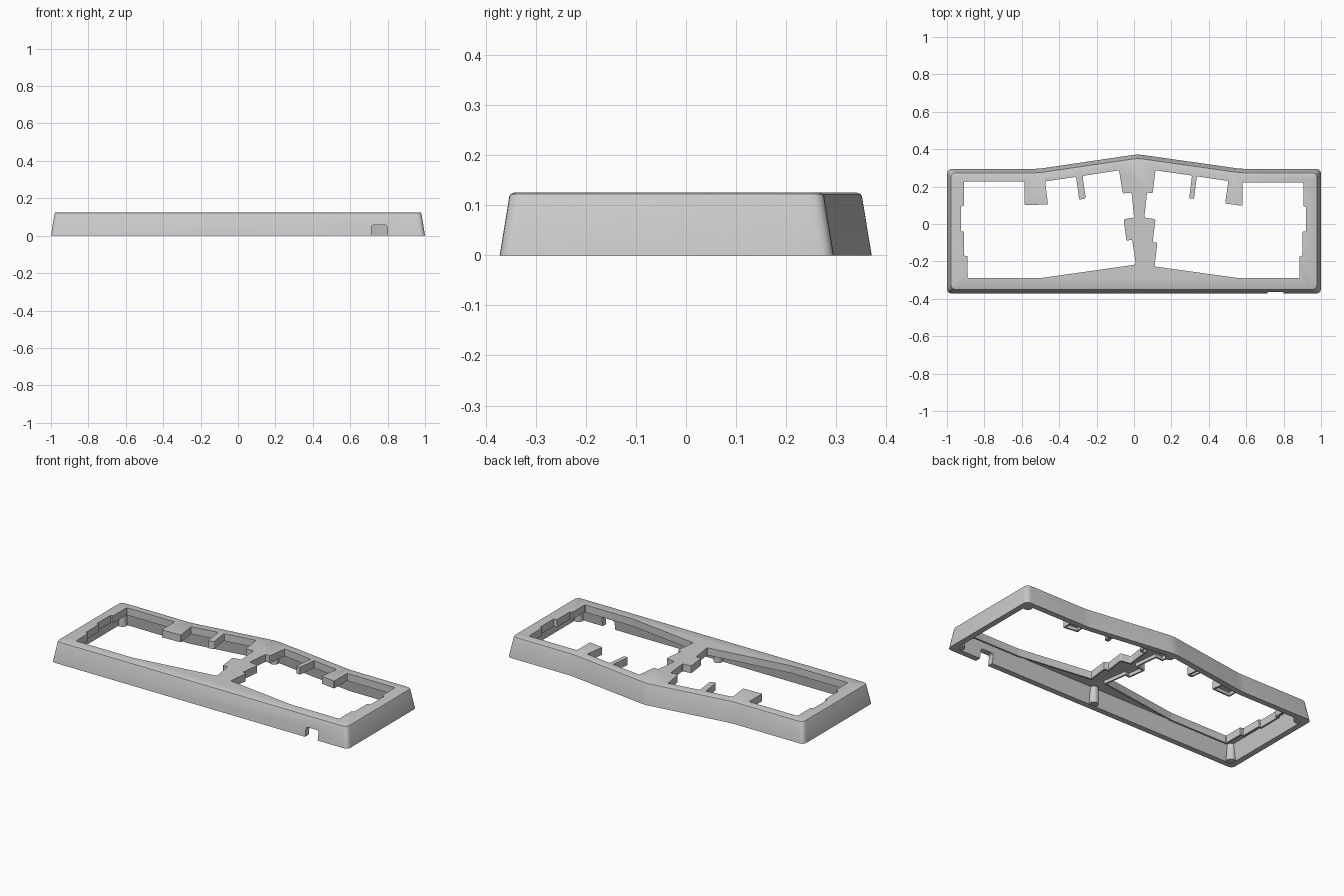
import bpy, bmesh, math
from mathutils import Vector

cube = bpy.data.objects.get("Cube")
if cube:
    bpy.data.objects.remove(cube, do_unlink=True)

grey = bpy.data.materials.new("light grey")
grey.use_nodes = True
grey.diffuse_color = (0.6, 0.6, 0.6, 1)
grey.node_tree.nodes["Principled BSDF"].inputs["Base Color"].default_value = (0.6, 0.6, 0.6, 1)


def offset(points, d):
    """Move every edge of a counter-clockwise outline inwards by d."""
    pts, out = [Vector(p) for p in points], []
    for i, p in enumerate(pts):
        a = (p - pts[i - 1]).normalized()
        b = (pts[(i + 1) % len(pts)] - p).normalized()
        na, nb = Vector((-a.y, a.x)), Vector((-b.y, b.x))
        out.append(p + (na + nb) * d / (1 + na.dot(nb)))
    return out


def rounded(points, r, steps=5):
    """Replace each corner with a short arc."""
    pts, out = [Vector(p) for p in points], []
    for i, p in enumerate(pts):
        a, b = pts[i - 1] - p, pts[(i + 1) % len(pts)] - p
        start = p + a.normalized() * min(r, a.length * 0.45)
        end = p + b.normalized() * min(r, b.length * 0.45)
        for k in range(steps + 1):
            t = k / steps
            out.append(start * (1 - t) ** 2 + p * 2 * t * (1 - t) + end * t * t)
    return out


def loft(name, rings):
    """Solid through stacked counter-clockwise (outline, height) rings."""
    bm = bmesh.new()
    loops = [[bm.verts.new((p[0], p[1], z)) for p in pts] for pts, z in rings]
    caps = [bm.faces.new(loops[0][::-1]), bm.faces.new(loops[-1])]
    n = len(loops[0])
    for lo, hi in zip(loops, loops[1:]):
        for i in range(n):
            j = (i + 1) % n
            bm.faces.new((lo[i], lo[j], hi[j], hi[i]))
    bmesh.ops.triangulate(bm, faces=caps)
    mesh = bpy.data.meshes.new(name)
    bm.to_mesh(mesh)
    bm.free()
    mesh.materials.append(grey)
    obj = bpy.data.objects.new(name, mesh)
    bpy.context.collection.objects.link(obj)
    return obj


def combine(target, tool, operation):
    mod = target.modifiers.new("combine", "BOOLEAN")
    mod.operation, mod.solver, mod.object = operation, "EXACT", tool
    bpy.context.view_layer.objects.active = target
    bpy.ops.object.modifier_apply(modifier=mod.name)
    bpy.data.objects.remove(tool, do_unlink=True)


# Outer shell with sloping walls and a softened top edge
outline = [(-1, -.372), (1, -.372), (1, .295), (.57, .295),
           (.02, .373), (-.51, .295), (-1, .295)]
frame = loft("case_frame", [(rounded(offset(outline, d), .03), z) for d, z in
                            ((0, 0), (.019, .117), (.0215, .122), (.028, .125))])

# Hollow underside
cavity = [(rounded(offset(outline, d), .02), z) for d, z in ((.033, -.01), (.052, .1))]
combine(frame, loft("cavity_cutter", cavity), "DIFFERENCE")

# The two key openings, counter-clockwise
left_opening = [
    (.115, .287), (.10, .165), (.07, .168), (.055, .035), (.115, .025), (.10, -.097),
    (.125, -.1), (.11, -.227), (.565, -.29), (.885, -.29), (.885, -.17), (.9, -.17),
    (.9, -.04), (.92, -.04), (.92, .094), (.905, .094), (.905, .222), (.58, .222),
    (.58, .097), (.487, .11), (.505, .23), (.336, .255), (.321, .135), (.295, .138),
    (.31, .259)]
right_opening = [
    (-.91, .227), (-.91, .095), (-.925, .095), (-.925, -.04), (-.91, -.04),
    (-.91, -.17), (-.89, -.17), (-.89, -.29), (-.505, -.29), (.01, -.217),
    (-.01, -.083), (-.04, -.09), (-.055, .025), (0, .035), (-.013, .168),
    (-.06, .163), (-.08, .287), (-.275, .257), (-.258, .137), (-.293, .13),
    (-.31, .252), (-.475, .228), (-.46, .105), (-.585, .1), (-.585, .227)]
openings = (left_opening, right_opening)

# Thin skirts hanging below the opening edges
for pts in openings:
    combine(frame, loft("skirt", [(offset(pts, -.01), z) for z in (.08, .112)]), "UNION")

# Screw posts in the corners and at the middle of the long walls
posts = [(x, y) for x in (-.95, .95) for y in (-.322, .245)] + [(.01, -.325), (.02, .322)]
for x, y in posts:
    ring = [(x + .026 * math.cos(a), y + .026 * math.sin(a))
            for a in (math.tau * k / 24 for k in range(24))]
    combine(frame, loft("post", [(ring, .002), (ring, .11)]), "UNION")

for pts in openings:
    hole = rounded(pts, .007, 3)
    combine(frame, loft("opening_cutter", [(hole, -.02), (hole, .2)]), "DIFFERENCE")

# Cable notch in the front wall
arch = rounded([(.713, -.05), (.798, -.05), (.798, .058), (.713, .058)], .015)
notch = loft("notch_cutter", [(arch, 0), (arch, .1)])
for v in notch.data.vertices:
    x, z, depth = v.co
    v.co = (x, -.4 + depth, z)
notch.data.flip_normals()
combine(frame, notch, "DIFFERENCE")

# Smooth the rounded corners, keep the hard edges
bpy.ops.object.select_all(action="DESELECT")
frame.select_set(True)
bpy.context.view_layer.objects.active = frame
bpy.ops.object.shade_smooth_by_angle(angle=math.radians(30))
